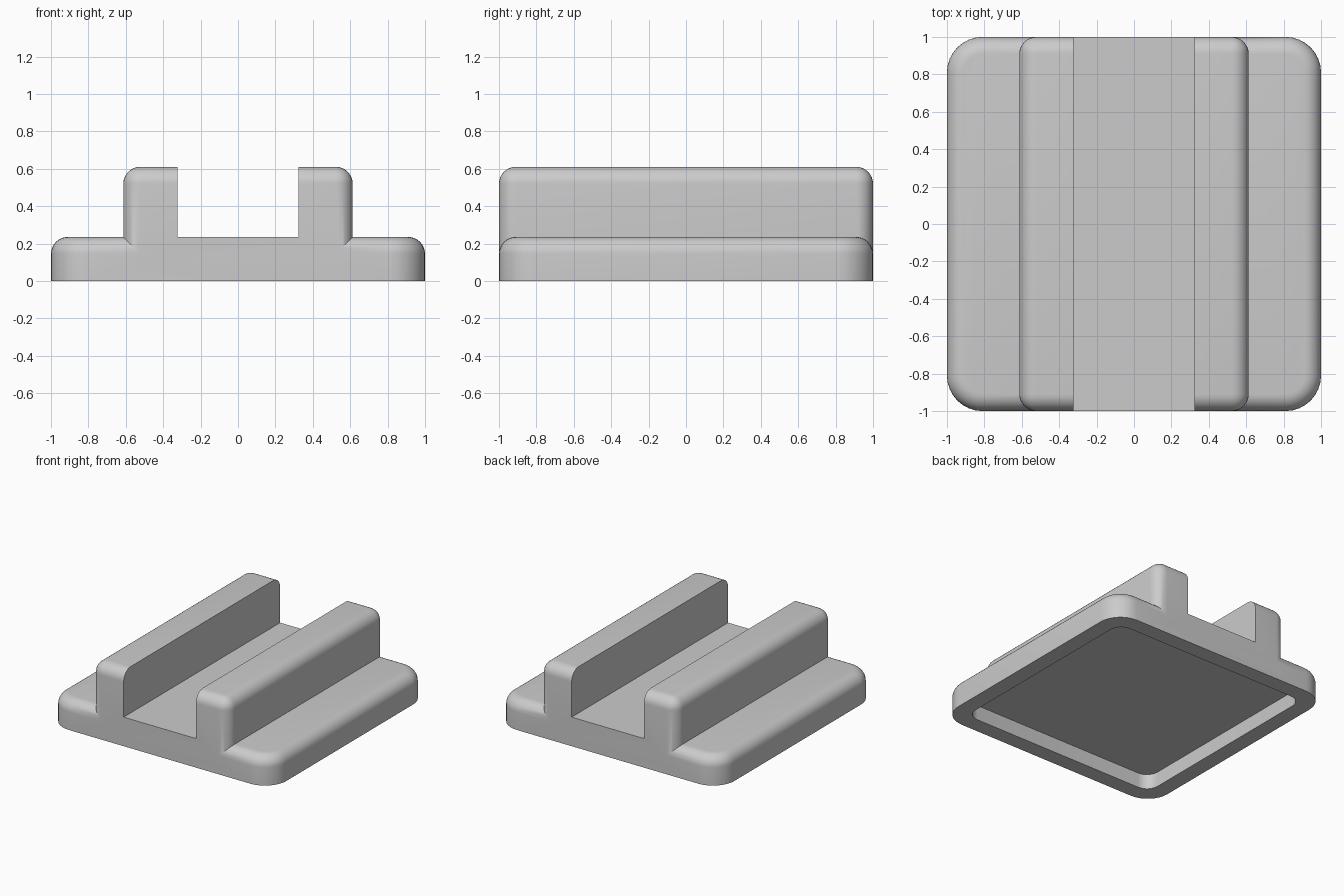
import bpy, bmesh

if "Cube" in bpy.data.objects:
    bpy.data.objects.remove(bpy.data.objects["Cube"])


def rounded_box(name, hx, hy, z0, z1, corner=0.0, top=0.0):
    """Box with rounded upright corners and, optionally, a rounded top rim."""
    bm = bmesh.new()
    bmesh.ops.create_cube(bm, size=2)
    for v in bm.verts:
        v.co = (v.co.x * hx, v.co.y * hy, z1 if v.co.z > 0 else z0)

    def upright(e):
        return abs(e.verts[0].co.z - e.verts[1].co.z) > 1e-4

    def on_top(e):
        return all(abs(v.co.z - z1) < 1e-5 for v in e.verts)

    def round_edges(test, radius):
        bmesh.ops.bevel(bm, geom=[e for e in bm.edges if test(e)], offset=radius,
                        segments=8, profile=0.5, affect='EDGES')

    if corner and corner == top:
        round_edges(lambda e: upright(e) or on_top(e), corner)
    else:
        if corner:
            round_edges(upright, corner)
        if top:
            round_edges(on_top, top)
    bmesh.ops.recalc_face_normals(bm, faces=bm.faces)
    mesh = bpy.data.meshes.new(name)
    bm.to_mesh(mesh)
    bm.free()
    obj = bpy.data.objects.new(name, mesh)
    bpy.context.collection.objects.link(obj)
    return obj


def combine(target, other, operation):
    """Apply a boolean and delete the helper."""
    mod = target.modifiers.new(operation, 'BOOLEAN')
    mod.operation = operation
    mod.solver = 'EXACT'
    mod.object = other
    bpy.context.view_layer.objects.active = target
    bpy.ops.object.modifier_apply(modifier=mod.name)
    bpy.data.objects.remove(other)


# Base plate with soft corners and top rim
base = rounded_box("channel_base", 1, 1, 0, 0.235, corner=0.19, top=0.09)

# Raised block, slotted lengthwise into two rails
rails = rounded_box("rails", 0.613, 1, 0.06, 0.61, corner=0.09, top=0.09)
combine(rails, rounded_box("slot_cutter", 0.323, 1.2, 0.235, 1), 'DIFFERENCE')
combine(base, rails, 'UNION')

# Shallow recess underneath
combine(base, rounded_box("recess_cutter", 0.87, 0.87, -0.2, 0.12, corner=0.1),
        'DIFFERENCE')

# One plain grey
grey = bpy.data.materials.new("light grey")
grey.diffuse_color = (0.6, 0.6, 0.6, 1)
grey.use_nodes = True
grey.node_tree.nodes["Principled BSDF"].inputs["Base Color"].default_value = grey.diffuse_color
base.data.materials.clear()
base.data.materials.append(grey)
for p in base.data.polygons:
    p.material_index = 0

# Smooth fillets, crisp slot edges
bpy.ops.object.select_all(action='DESELECT')
base.select_set(True)
bpy.context.view_layer.objects.active = base
bpy.ops.object.shade_smooth_by_angle(angle=0.52)
